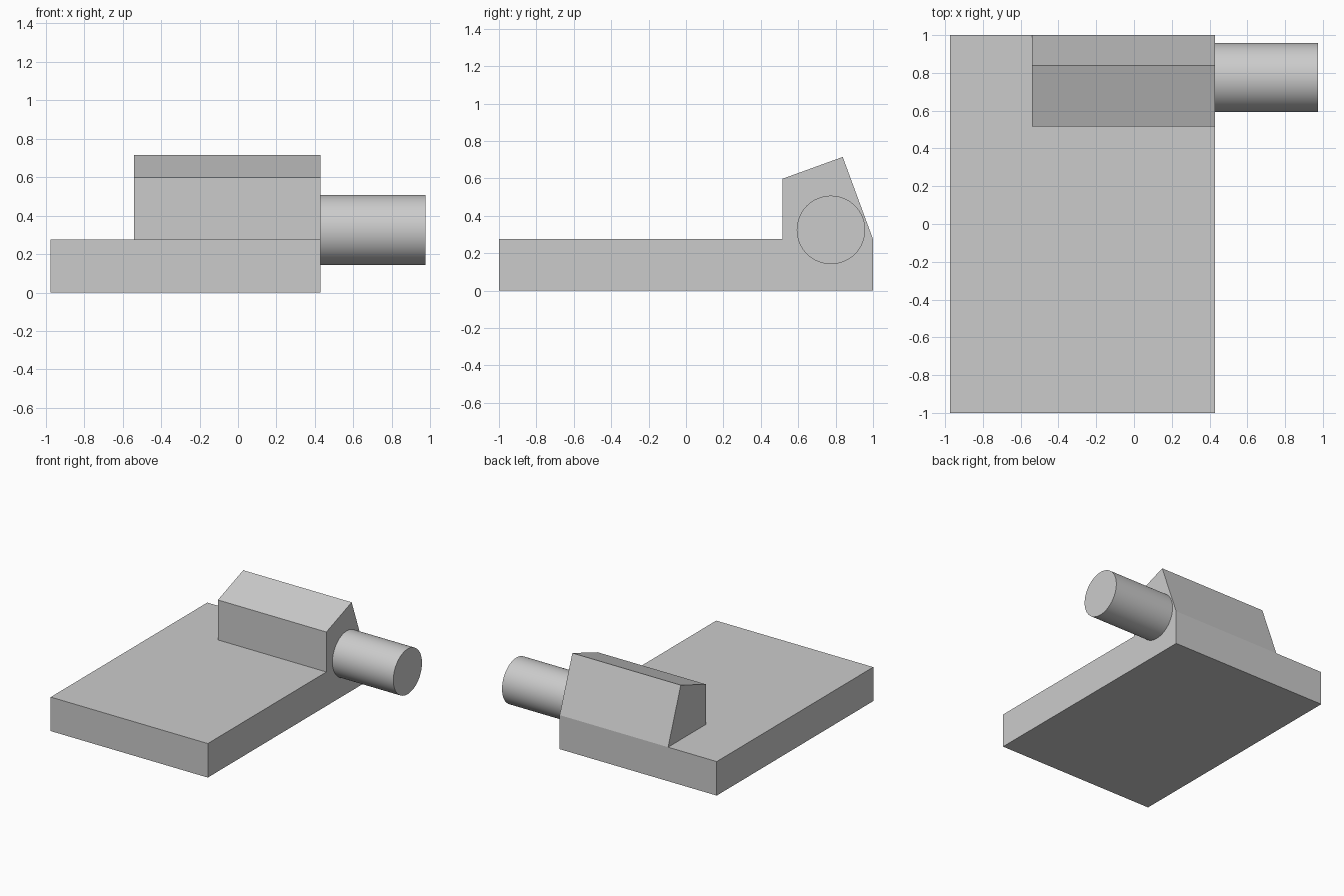
import bpy
import bmesh
import math

cube = bpy.data.objects.get("Cube")
if cube:
    bpy.data.objects.remove(cube, do_unlink=True)

grey = bpy.data.materials.new("light grey")
grey.use_nodes = True
COLOUR = (0.6, 0.6, 0.6, 1)
grey.diffuse_color = COLOUR
grey.node_tree.nodes["Principled BSDF"].inputs["Base Color"].default_value = COLOUR


def extrude_along_x(name, profile, x0, x1):
    """Extrude a (y, z) outline from x0 to x1."""
    bm = bmesh.new()
    face = bm.faces.new([bm.verts.new((x0, y, z)) for y, z in profile])
    result = bmesh.ops.extrude_face_region(bm, geom=[face])
    moved = [v for v in result["geom"] if isinstance(v, bmesh.types.BMVert)]
    bmesh.ops.translate(bm, verts=moved, vec=(x1 - x0, 0, 0))
    bmesh.ops.recalc_face_normals(bm, faces=bm.faces)
    mesh = bpy.data.meshes.new(name)
    bm.to_mesh(mesh)
    bm.free()
    mesh.materials.append(grey)
    obj = bpy.data.objects.new(name, mesh)
    bpy.context.collection.objects.link(obj)
    return obj


LEFT, RIGHT, TOP = -0.975, 0.43, 0.275

# Flat slab
extrude_along_x("base_slab", [(-1, 0), (1, 0), (1, TOP), (-1, TOP)], LEFT, RIGHT)

# Raised block with sloping top and back
extrude_along_x("sloped_block",
                [(0.515, TOP), (1, TOP), (0.838, 0.715), (0.515, 0.598)],
                -0.54, RIGHT)

# Round peg on the side
SIDES, RADIUS = 64, 0.183
angles = [math.tau * i / SIDES for i in range(SIDES)]
circle = [(0.775 + RADIUS * math.cos(a), 0.325 + RADIUS * math.sin(a)) for a in angles]
peg = extrude_along_x("round_peg", circle, RIGHT, 0.975)
bpy.ops.object.select_all(action="DESELECT")
peg.select_set(True)
bpy.context.view_layer.objects.active = peg
bpy.ops.object.shade_smooth_by_angle(angle=math.radians(30))
